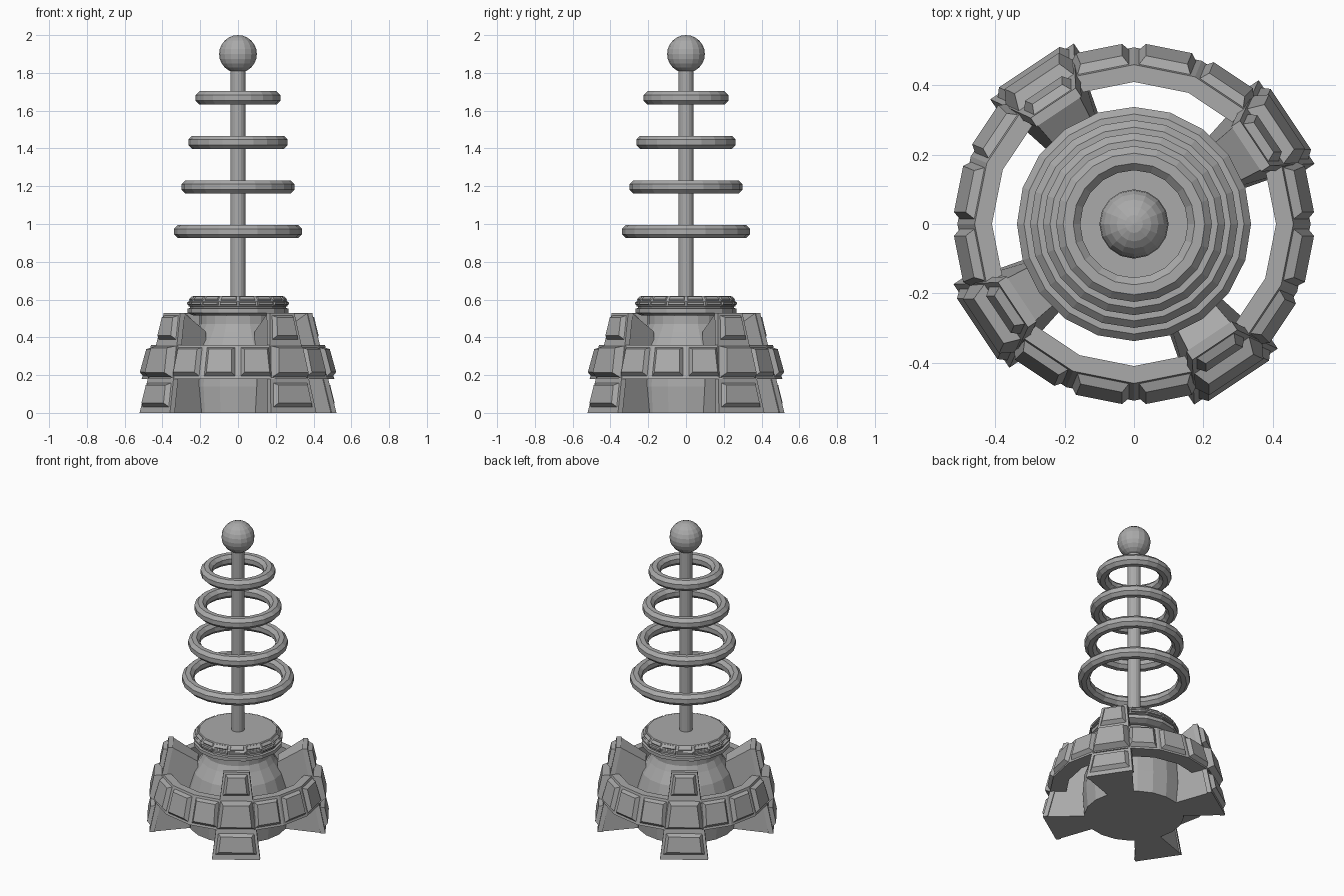
import bpy, bmesh, math
from math import pi, sin, cos
from mathutils import Vector

cube = bpy.data.objects.get("Cube")
if cube:
    bpy.data.objects.remove(cube)

grey = bpy.data.materials.new("grey metal")
grey.use_nodes = True
colour = (0.4, 0.4, 0.4, 1)
grey.diffuse_color = colour
grey.node_tree.nodes["Principled BSDF"].inputs["Base Color"].default_value = colour

SIDES = 16
STEP = 2 * pi / SIDES


def finish(name, bm):
    bmesh.ops.recalc_face_normals(bm, faces=bm.faces)
    mesh = bpy.data.meshes.new(name)
    bm.to_mesh(mesh)
    bm.free()
    mesh.materials.append(grey)
    obj = bpy.data.objects.new(name, mesh)
    bpy.context.collection.objects.link(obj)
    return obj


def polar(r, a, z):
    return Vector((r * cos(a), r * sin(a), z))


def lathe(bm, profile, sides, closed=False):
    """Spin (radius, height) points round z; open profiles get end caps."""
    rings = [[bm.verts.new(polar(r, 2 * pi * i / sides, z)) for i in range(sides)]
             for r, z in profile]
    pairs = list(zip(rings, rings[1:]))
    if closed:
        pairs.append((rings[-1], rings[0]))
    else:
        bm.faces.new(rings[0])
        bm.faces.new(rings[-1])
    for a, b in pairs:
        for i in range(sides):
            j = (i + 1) % sides
            bm.faces.new((a[i], a[j], b[j], b[i]))


def block(bm, base, top):
    """Solid between two matching quads."""
    a = [bm.verts.new(p) for p in base]
    b = [bm.verts.new(p) for p in top]
    bm.faces.new(a)
    bm.faces.new(b)
    for i in range(4):
        j = (i + 1) % 4
        bm.faces.new((a[i], a[j], b[j], b[i]))


def panel(bm, quad, margin, bevel, height):
    """Raised bevelled panel on a quad (bottom pair, then top pair of corners)."""
    n = (quad[1] - quad[0]).cross(quad[3] - quad[0]).normalized()
    if n.dot(Vector((quad[0].x, quad[0].y, 0))) < 0:
        n = -n

    def inset(d):
        out = []
        for i in range(4):
            p = quad[i]
            e, f = (quad[(i + 1) % 4] - p).normalized(), (quad[i - 1] - p).normalized()
            out.append(p + (e + f) * d)
        return out
    base = inset(margin)
    block(bm, [p - n * 0.005 for p in base], [p + n * height for p in inset(margin + bevel)])


# Central body with a domed shoulder and narrow neck
bm = bmesh.new()
lathe(bm, [(0.30, 0), (0.31, 0.14), (0.30, 0.27), (0.27, 0.36),
           (0.225, 0.43), (0.205, 0.47), (0.205, 0.53)], 20)
finish("body", bm)

# Cap with bevelled panels round its upper edge
bm = bmesh.new()
lathe(bm, [(0.235, 0.515), (0.268, 0.53), (0.268, 0.552), (0.255, 0.555),
           (0.255, 0.562), (0.262, 0.565), (0.262, 0.59), (0.235, 0.62)], SIDES)
for i in range(SIDES):
    a, b = i * STEP, (i + 1) * STEP
    panel(bm, [polar(0.262, a, 0.567), polar(0.262, b, 0.567),
               polar(0.262, b, 0.592), polar(0.262, a, 0.592)], 0.003, 0.004, 0.01)
    panel(bm, [polar(0.262, a, 0.59), polar(0.262, b, 0.59),
               polar(0.235, b, 0.62), polar(0.235, a, 0.62)], 0.005, 0.005, 0.007)
finish("cap", bm)

# Mast
bm = bmesh.new()
lathe(bm, [(0.04, 0.6), (0.04, 1.85)], 16)
finish("mast", bm)

# Ball at the tip
bm = bmesh.new()
bmesh.ops.create_uvsphere(bm, u_segments=16, v_segments=12, radius=0.1)
bmesh.ops.translate(bm, verts=bm.verts, vec=(0, 0, 1.9))
finish("tip_ball", bm)

# Floating rings, shrinking upward
MINOR = 0.035
for k, outer in enumerate((0.338, 0.30, 0.263, 0.225)):
    bm = bmesh.new()
    z, major = 0.96 + 0.236 * k, outer - MINOR
    lathe(bm, [(major + MINOR * cos(pi * (j + 0.5) / 4) / cos(pi / 8),
                z + MINOR * sin(pi * (j + 0.5) / 4) / cos(pi / 8)) for j in range(8)], 20, True)
    finish("coil_ring_%d" % (k + 1), bm)

# Outer band with three panels between each pair of legs
LOW, HIGH = 0.18, 0.36
bm = bmesh.new()
lathe(bm, [(0.41, LOW), (0.51, LOW), (0.46, HIGH), (0.41, HIGH)], SIDES, True)
for i in range(SIDES):
    if i % 4 != 1:
        a, b = i * STEP, (i + 1) * STEP
        panel(bm, [polar(0.51, a, LOW), polar(0.51, b, LOW),
                   polar(0.46, b, HIGH), polar(0.46, a, HIGH)], 0.012, 0.018, 0.025)
finish("outer_band", bm)

# Four legs: a flared web, a sloping face plate and three panels
TOP = 0.53


def face_point(angle, side, z, back=0.0):
    """Point on the sloping leg face at the given height and side."""
    t = z / TOP
    r, w = 0.53 - 0.11 * t - back, 0.145 - 0.067 * t
    u = Vector((cos(angle), sin(angle), 0))
    v = Vector((-sin(angle), cos(angle), 0))
    return u * r + v * (w * side) + Vector((0, 0, z))


def face_quad(angle, z0, z1, back=0.0, wide=1.0):
    return [face_point(angle, s * wide, z, back)
            for s, z in ((-1, z0), (1, z0), (1, z1), (-1, z1))]


for k in range(4):
    angle = (1.5 + 4 * k) * STEP
    u = Vector((cos(angle), sin(angle), 0))
    v = Vector((-sin(angle), cos(angle), 0))
    bm = bmesh.new()
    inner = [u * r + v * w + Vector((0, 0, z)) for r, w, z in
             ((0.24, -0.07, 0), (0.24, 0.07, 0), (0.24, 0.055, 0.43), (0.24, -0.055, 0.43))]
    block(bm, inner, face_quad(angle, 0, TOP, 0.025, 0.95))
    block(bm, face_quad(angle, 0, TOP, 0.03), face_quad(angle, 0, TOP))
    panel(bm, face_quad(angle, 0.015, 0.175), 0.014, 0.02, 0.025)
    panel(bm, face_quad(angle, LOW, HIGH), 0.003, 0.022, 0.045)
    panel(bm, face_quad(angle, 0.375, TOP), 0.012, 0.018, 0.025)
    finish("leg_%d" % (k + 1), bm)
